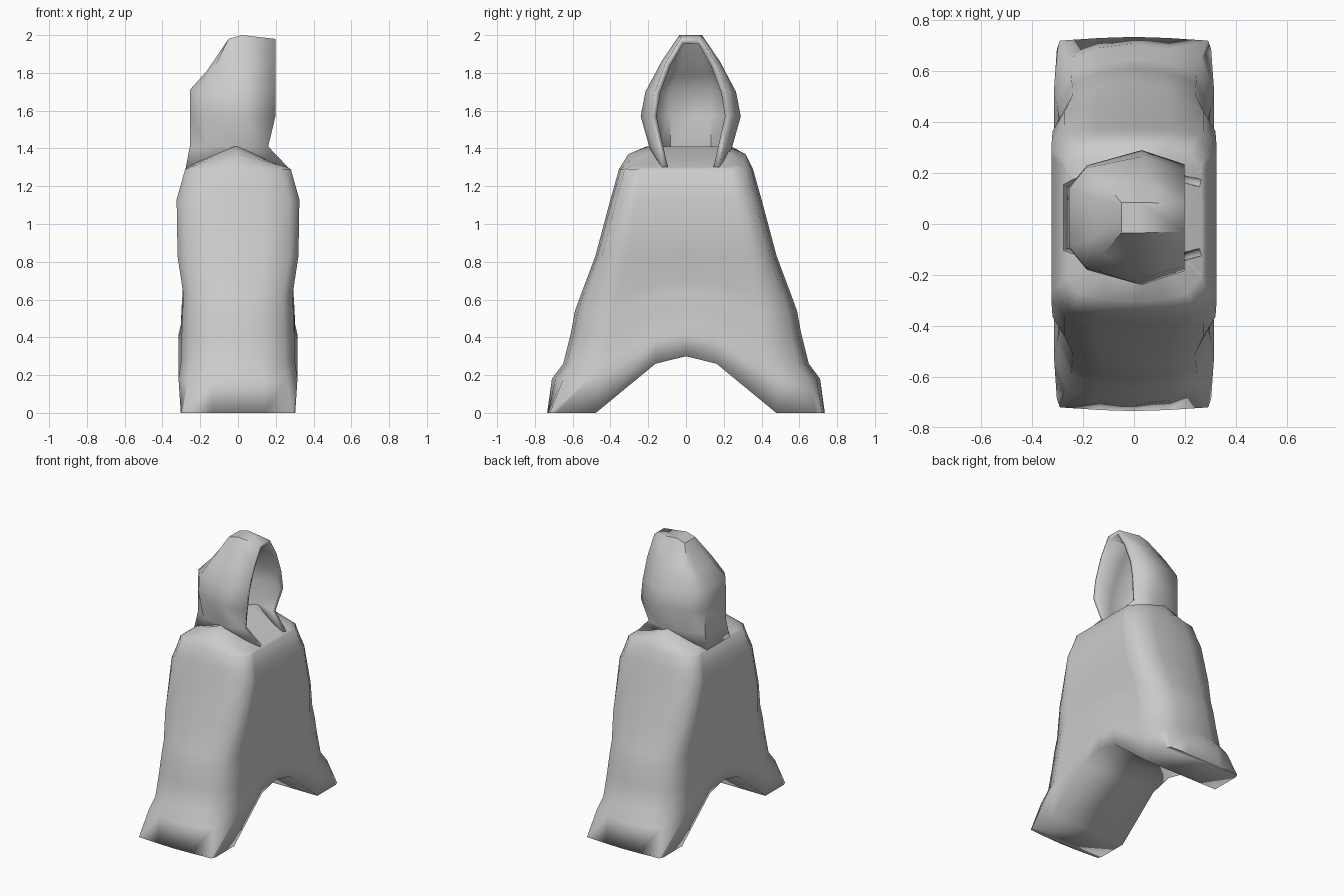
import bpy, bmesh, math

if "Cube" in bpy.data.objects:
    bpy.data.objects.remove(bpy.data.objects["Cube"])


def finish(name, verts, faces, angle, thickness=0):
    bm = bmesh.new()
    vs = [bm.verts.new(v) for v in verts]
    for f in faces:
        bm.faces.new([vs[i] for i in f])
    bmesh.ops.remove_doubles(bm, verts=bm.verts, dist=0.0005)
    bmesh.ops.recalc_face_normals(bm, faces=bm.faces)
    me = bpy.data.meshes.new(name)
    bm.to_mesh(me)
    bm.free()
    ob = bpy.data.objects.new(name, me)
    bpy.context.collection.objects.link(ob)
    bpy.ops.object.select_all(action='DESELECT')
    ob.select_set(True)
    bpy.context.view_layer.objects.active = ob
    bpy.ops.object.shade_smooth_by_angle(angle=math.radians(angle))
    if thickness:
        m = ob.modifiers.new("cloth thickness", 'SOLIDIFY')
        m.thickness = thickness
        m.offset = -1
    return ob


def arch(y):
    # height of the hem along the sides
    y = abs(y)
    if y < 0.163:
        return 0.30 - 0.04 * y / 0.163
    return max(0.0, 0.26 * (0.481 - y) / 0.318)


def ring(z, hx, hy, k, cx=0, cy=0, drop=0):
    # rounded-rectangle section, 24 points, hem arch blended in low down
    q = [(1, 0), (1, .22), (1, .65), (1, 1 - 1.6 * k), (1 - k, 1 - .5 * k),
         (.45, 1 - .15 * k), (0, 1)]
    full = q + [(-x, y) for x, y in q[-2::-1]]
    full += [(-x, -y) for x, y in full[1:-1]]
    pts = []
    for x, y in full:
        a = arch(y * 0.74)
        zz = a + z * (0.83 - a) / 0.83 if z < 0.83 else z
        pts.append((cx + x * hx, cy + y * hy, zz - drop * abs(x)))
    return pts


# Cloak: z, half width x, half depth y, corner rounding, centre x, y, side drop
sections = [
    (0, .303, .735, .04), (.18, .315, .71, .17), (.26, .303, .65, .18),
    (.42, .298, .61, .18), (.54, .293, .588, .18), (.63, .29, .555, .17),
    (.83, .32, .48, .15), (1.13, .325, .40, .16), (1.2, .305, .38, .17),
    (1.29, .28, .355, .17), (1.37, .265, .31, .2, 0, .005, .07),
    (1.41, .20, .225, .25, -.02, .015, .085), (1.41, .02, .20, .25, 0, .02)]
verts, faces, n = [], [], 24
for s in sections:
    verts += ring(*s)
for r in range(len(sections) - 1):
    for i in range(n):
        j = (i + 1) % n
        faces.append((r * n + i, r * n + j, (r + 1) * n + j, (r + 1) * n + i))
# Underside and shoulder ridge: strips running across from +x to -x
for base in (0, (len(sections) - 1) * n):
    for i in range(-6, 6):
        f = [base + k % n for k in (i, i + 1, 12 - i - 1, 12 - i)]
        faces.append(list(dict.fromkeys(f)))
finish("cloak", verts, faces, 100)

# Hood: arched stations from the face opening to the back; (x, half width, z)
cy = 0.025
stations = [
    [(.265, .15, 1.30), (.16, .175, 1.41), (.198, .21, 1.57), (.198, .19, 1.7), (.198, .135, 1.85), (.198, .055, 1.98)],
    [(.03, .205, 1.37), (.03, .22, 1.41), (.03, .265, 1.57), (.03, .24, 1.7), (.03, .155, 1.86), (.02, .06, 2.0)],
    [(-.18, .17, 1.31), (-.165, .185, 1.41), (-.185, .205, 1.57), (-.19, .195, 1.71), (-.125, .145, 1.83), (-.05, .06, 1.98)],
    [(-.28, .13, 1.28), (-.255, .12, 1.41), (-.255, .12, 1.57), (-.255, .115, 1.71), (-.165, .08, 1.81), (-.05, .03, 1.98)]]
verts, faces, n = [], [], 12
for st in stations:
    verts += [(x, cy - w, z) for x, w, z in st]
    verts += [(x, cy + w, z) for x, w, z in reversed(st)]
for r in range(3):
    for i in range(n - 1):
        faces.append((r * n + i, r * n + i + 1, (r + 1) * n + i + 1, (r + 1) * n + i))
for i in range(n // 2 - 1):
    b = 3 * n
    faces.append((b + i, b + i + 1, b + n - 2 - i, b + n - 1 - i))
finish("hood", verts, faces, 45, 0.03)
